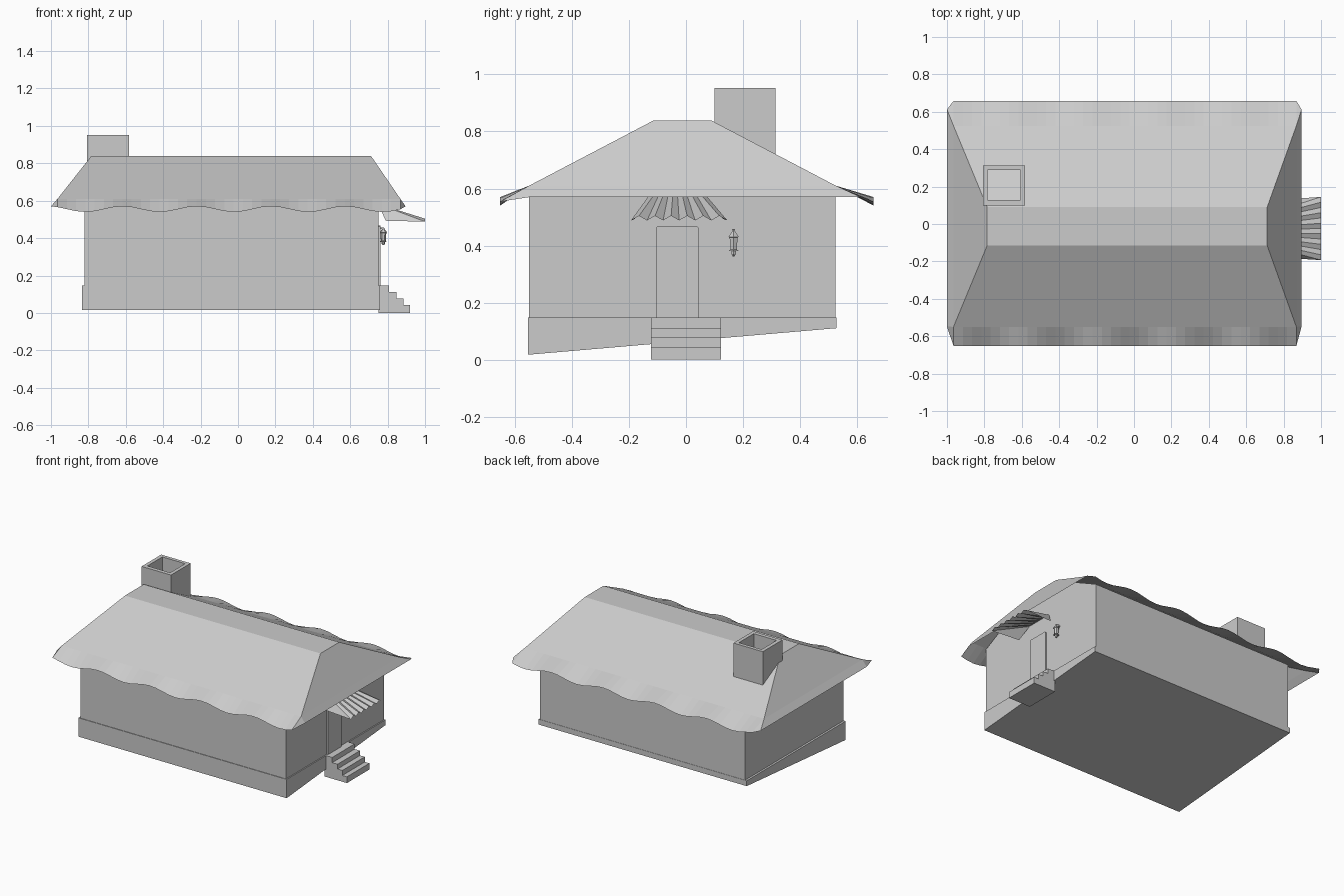
import bpy, bmesh
from math import cos, sin, pi

if "Cube" in bpy.data.objects:
    bpy.data.objects.remove(bpy.data.objects["Cube"])


def mesh_object(name, verts, faces):
    mesh = bpy.data.meshes.new(name)
    mesh.from_pydata(verts, [], faces)
    bm = bmesh.new()
    bm.from_mesh(mesh)
    bmesh.ops.recalc_face_normals(bm, faces=bm.faces)
    bm.to_mesh(mesh)
    bm.free()
    obj = bpy.data.objects.new(name, mesh)
    bpy.context.collection.objects.link(obj)
    return obj


def loft(name, rings, caps=True):
    n = len(rings[0])
    verts = [v for r in rings for v in r]
    faces = [(k * n + i, k * n + (i + 1) % n, (k + 1) * n + (i + 1) % n, (k + 1) * n + i)
             for k in range(len(rings) - 1) for i in range(n)]
    if caps:
        faces += [tuple(range(n)), tuple(range(len(verts) - n, len(verts)))]
    return mesh_object(name, verts, faces)


def prism_x(name, profile, x0, x1):
    return loft(name, [[(x, y, z) for y, z in profile] for x in (x0, x1)])


def rect(x0, x1, y0, y1, z):
    return [(x0, y0, z), (x1, y0, z), (x1, y1, z), (x0, y1, z)]


# Walls rise into the roof as gables; plinth has a sloping underside
prism_x("walls", [(-.55, .13), (.525, .13), (.525, .60), (.24, .745), (-.27, .745), (-.55, .60)], -.82, .752)
prism_x("plinth", [(-.554, .017), (.527, .11), (.527, .147), (-.554, .147)], -.834, .76)

# Door and entrance steps
prism_x("door", [(-.105, .14), (.043, .14), (.043, .463), (.037, .468), (-.099, .468), (-.105, .463)], .74, .762)
step_profile = [(.75, 0)]
low = 0
for x, top in ((.92, .043), (.885, .078), (.848, .111), (.807, .147)):
    step_profile += [(x, low), (x, top)]
    low = top
step_profile.append((.75, low))
loft("entrance_steps", [[(x, y, z) for x, z in step_profile] for y in (-.123, .123)])

# Roof: flat ridge, long slopes, flared wavy eaves, clipped corners
XL, XR, N = -.965, .868, 37
ridge = rect(-.785, .712, -.115, .09, .838)
verts, faces = list(ridge), [(0, 1, 2, 3)]
ends = []
for shoulder_y, eave_y, a, b in ((-.55, -.652, 0, 1), (.525, .658, 3, 2)):
    start = len(verts)
    for i in range(N + 1):
        x = XL + (XR - XL) * i / N
        wave = .555 + .015 * cos(2 * pi * (x + .22) / .397)
        verts += [(x, shoulder_y, .61), (x, eave_y, wave)]
    faces.append((a, b) + tuple(start + 2 * i for i in range(N, -1, -1)))
    for i in range(N):
        k = start + 2 * i
        faces.append((k, k + 2, k + 3, k + 1))
    ends.append((start, start + 2 * N))
for side, x, ra, rb in ((0, -1.0, 0, 3), (1, .896, 1, 2)):
    f, k = ends[0][side], ends[1][side]
    c = len(verts)
    verts += [(x, -.548, .57), (x, .612, .57)]
    faces += [(ra, rb, k, f), (f, k, c + 1, c), (f, c, f + 1), (k, k + 1, c + 1)]
mesh_object("roof", verts, faces)

# Hollow chimney
outer, inner = (-.808, -.583, .1, .314), (-.782, -.608, .127, .29)
loft("chimney", [rect(*outer, .71), rect(*outer, .952), rect(*inner, .952), rect(*inner, .71)], caps=False)

# Pleated fan awning with side cheeks
verts, faces = [], []
M = 12
for i in range(M + 1):
    t = i / M
    drop = .016 * (i % 2)
    verts += [(.75, -.125 + .19 * t, .582), (1.0, -.193 + .338 * t, .488 + drop)]
for i in range(M):
    k = 2 * i
    faces.append((k, k + 1, k + 3, k + 2))
for k, y in ((0, -.18), (2 * M, .13)):
    verts.append((.79, y, .493))
    faces.append((k, k + 1, len(verts) - 1))
mesh_object("door_awning", verts, faces)

# Wall lantern on a small bracket
rings = [[(.777 + r * cos(j * pi / 3), .167 + r * sin(j * pi / 3), z) for j in range(6)]
         for r, z in ((.004, .362), (.009, .37), (.009, .38), (.02, .381), (.013, .386),
                      (.016, .428), (.021, .43), (.007, .448), (.004, .458))]
loft("wall_lantern", rings)
prism_x("lantern_bracket", [(.162, .448), (.172, .448), (.172, .458), (.162, .458)], .75, .778)
